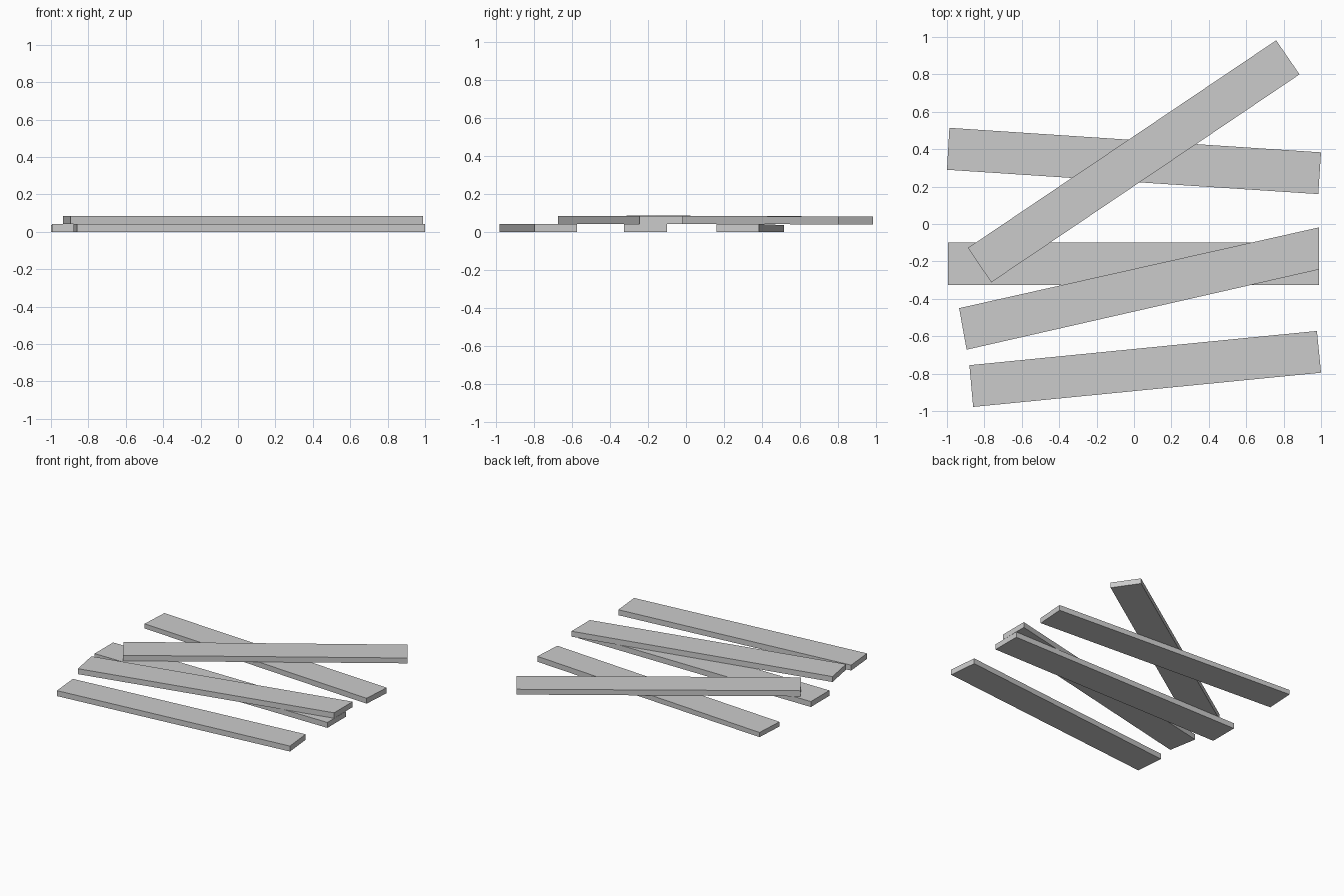
import bpy, bmesh

if "Cube" in bpy.data.objects:
    bpy.data.objects.remove(bpy.data.objects["Cube"])


def plank(name, corners, left_z, right_z):
    """Board from a plan outline (back-left, front-left, front-right, back-right)
    with (bottom, top) heights at its left and right ends."""
    bm = bmesh.new()
    ends = (left_z, left_z, right_z, right_z)
    low = [bm.verts.new((x, y, z[0])) for (x, y), z in zip(corners, ends)]
    high = [bm.verts.new((x, y, z[1])) for (x, y), z in zip(corners, ends)]
    bm.faces.new(low[::-1])
    bm.faces.new(high)
    for i in range(4):
        j = (i + 1) % 4
        bm.faces.new((low[i], low[j], high[j], high[i]))
    bmesh.ops.recalc_face_normals(bm, faces=bm.faces)
    mesh = bpy.data.meshes.new(name)
    bm.to_mesh(mesh)
    bm.free()
    obj = bpy.data.objects.new(name, mesh)
    bpy.context.collection.objects.link(obj)
    return obj


ground = (0.0, 0.042)

# Boards lying on the ground
plank("back_plank", [(-0.987, 0.514), (-1.0, 0.29), (0.985, 0.16), (1.0, 0.383)],
      (0.0, 0.036), ground)
plank("middle_plank", [(-0.995, -0.1), (-0.995, -0.325), (0.99, -0.325), (0.99, -0.1)],
      ground, ground)
plank("front_plank", [(-0.88, -0.755), (-0.86, -0.978), (1.0, -0.795), (0.978, -0.572)],
      ground, ground)

# Boards resting on top of the others
plank("upper_slanted_plank", [(-0.935, -0.45), (-0.895, -0.672), (0.99, -0.243), (0.99, -0.018)],
      (0.043, 0.085), (0.043, 0.085))
plank("upper_diagonal_plank", [(-0.888, -0.128), (-0.763, -0.312), (0.885, 0.8), (0.76, 0.982)],
      (0.043, 0.086), (0.04, 0.081))
